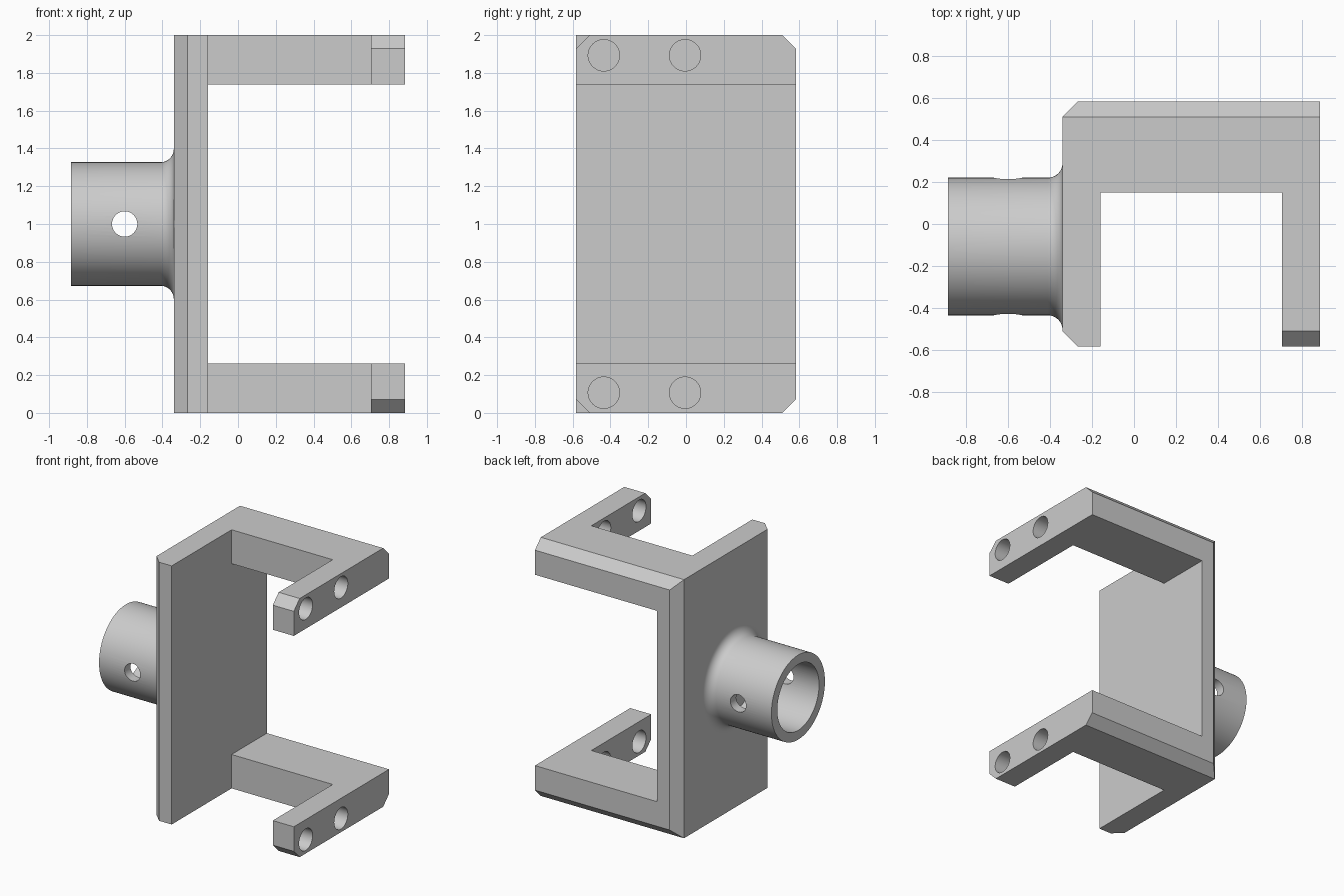
import bpy, bmesh, math
from mathutils import Matrix, Vector

cube = bpy.data.objects.get("Cube")
if cube:
    bpy.data.objects.remove(cube, do_unlink=True)

grey = bpy.data.materials.new("light_grey")
grey.use_nodes = True
colour = (0.6, 0.6, 0.6, 1)
grey.diffuse_color = colour
grey.node_tree.nodes["Principled BSDF"].inputs["Base Color"].default_value = colour


def finish(name, bm):
    bmesh.ops.recalc_face_normals(bm, faces=bm.faces)
    mesh = bpy.data.meshes.new(name)
    bm.to_mesh(mesh)
    bm.free()
    mesh.materials.append(grey)
    obj = bpy.data.objects.new(name, mesh)
    bpy.context.collection.objects.link(obj)
    return obj


def prism(name, points, offset):
    """Extrude a flat outline along an offset."""
    bm = bmesh.new()
    face = bm.faces.new([bm.verts.new(p) for p in points])
    ext = bmesh.ops.extrude_face_region(bm, geom=[face])
    bmesh.ops.translate(bm, vec=offset, verts=[v for v in ext["geom"] if isinstance(v, bmesh.types.BMVert)])
    return finish(name, bm)


def rod(name, centre, radius, length, axis):
    """Cylinder along x or y."""
    turn = Matrix.Rotation(math.pi / 2, 4, "Y" if axis == "x" else "X")
    bm = bmesh.new()
    bmesh.ops.create_cone(bm, cap_ends=True, segments=48, radius1=radius, radius2=radius,
                          depth=length, matrix=Matrix.Translation(centre) @ turn)
    return finish(name, bm)


def cut(target, cutter):
    cutter.hide_render = True
    mod = target.modifiers.new("cut", "BOOLEAN")
    mod.operation, mod.solver, mod.object = "DIFFERENCE", "EXACT", cutter
    bpy.context.view_layer.objects.active = target
    bpy.ops.object.modifier_apply(modifier=mod.name)
    bpy.data.objects.remove(cutter, do_unlink=True)


X0, X1, X2, X3 = -0.34, -0.16, 0.705, 0.885   # plate back, plate face, finger inside, finger outside
Y, C, BEAM = 0.582, 0.072, 0.15               # half depth, chamfer, beam inner side
MID, ARM = 1.0, 0.262                         # mid height, arm thickness

# Bracket outline from above, raised to full height
outline = [(X0, -Y + C), (X0 + C, -Y), (X1, -Y), (X1, BEAM), (X2, BEAM), (X2, -Y),
           (X3, -Y), (X3, Y), (X0 + C, Y), (X0, Y - C)]
bracket = prism("bracket", [(x, y, 0) for x, y in outline], (0, 0, 2 * MID))

# Opening between the two arms
cut(bracket, prism("opening", [(X1, y, z) for y, z in
    [(-1, ARM), (1, ARM), (1, 2 - ARM), (-1, 2 - ARM)]], (2, 0, 0)))

# Chamfers on outer back edges and finger tips, plus finger bolt holes
for side in (-1, 1):
    for end, start in ((1, -1), (-1, 0.3)):
        wedge = [(Y - C - 0.1, 0.1), (Y + 0.1, 0.1), (Y + 0.1, -C - 0.1)]
        cut(bracket, prism("chamfer", [(start, end * y, MID + side * (MID + z)) for y, z in wedge], (2, 0, 0)))
    for y in (-0.435, -0.005):
        cut(bracket, rod("bolt_hole", (0.8, y, MID + side * 0.893), 0.083, 0.6, "x"))

# Tube socket: lathed wall with a fillet against the plate
R, BORE, FILLET, END = 0.327, 0.255, 0.07, -0.885
profile = [(X0 + 0.01, BORE), (END, BORE), (END, R)]
for i in range(9):
    a = math.pi / 2 * i / 8
    profile.append((X0 - FILLET + FILLET * math.sin(a), R + FILLET * (1 - math.cos(a))))
profile.append((X0 + 0.01, R + FILLET))
bm = bmesh.new()
ring = [bm.verts.new((x, 0, r)) for x, r in profile]
edges = [bm.edges.new((ring[i], ring[(i + 1) % len(ring)])) for i in range(len(ring))]
bmesh.ops.spin(bm, geom=ring + edges, cent=(0, 0, 0), axis=(1, 0, 0),
               angle=2 * math.pi, steps=96, use_merge=True)
bmesh.ops.remove_doubles(bm, verts=bm.verts, dist=1e-5)
bmesh.ops.translate(bm, vec=Vector((0, -0.107, MID)), verts=bm.verts)
socket = finish("tube_socket", bm)

# Cross pin hole through the socket
cut(socket, rod("pin_hole", (-0.6, -0.107, MID), 0.067, 1.2, "y"))

for obj in (bracket, socket):
    bpy.ops.object.select_all(action="DESELECT")
    obj.select_set(True)
    bpy.context.view_layer.objects.active = obj
    bpy.ops.object.shade_smooth_by_angle(angle=math.radians(30))
